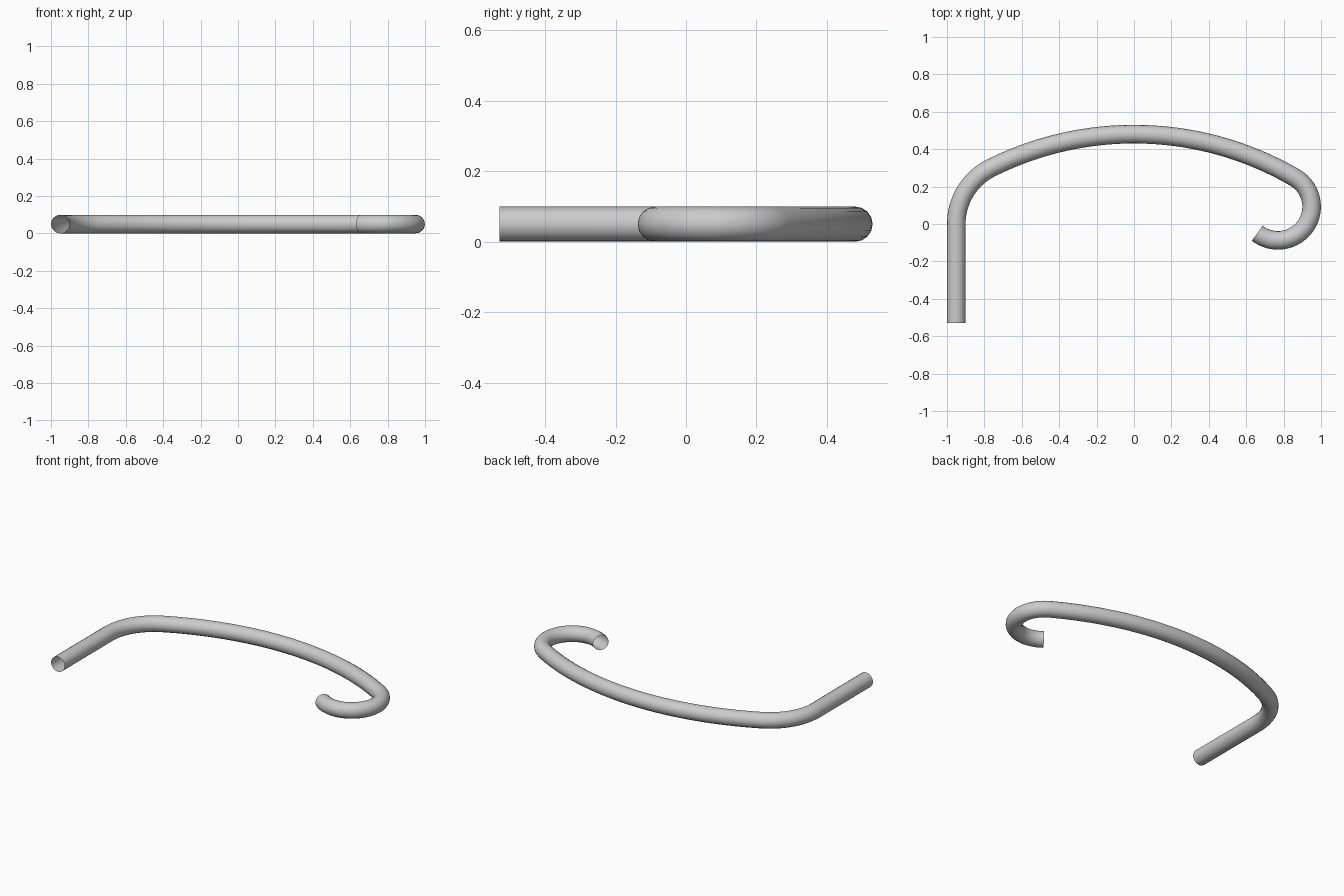
import bpy
from math import sin, cos, atan2, radians, pi

if "Cube" in bpy.data.objects:
    bpy.data.objects.remove(bpy.data.objects["Cube"])

R = 0.0497                      # tube radius
TOP, BIG, HOOK = 0.4803, 1.71, 0.18
LEFT, END = -1 + R, -0.53
cy = TOP - BIG                  # centre of the broad arc


def arc(cx, cy, r, a0, a1, n):
    """Points on an arc from angle a0 to a1."""
    return [(cx + r * cos(a0 + (a1 - a0) * i / n),
             cy + r * sin(a0 + (a1 - a0) * i / n)) for i in range(n + 1)]


# Corner arc tangent to both the straight leg and the broad arc
rho = (BIG**2 - LEFT**2 - cy**2) / (2 * (LEFT + BIG))
a_left = atan2(-cy, LEFT + rho)
# Hook arc tangent to the other end of the broad arc
a_right = radians(90 - 30.2)
hx = (BIG - HOOK) * cos(a_right)
hy = cy + (BIG - HOOK) * sin(a_right)

path = [(LEFT, END)]
path += arc(LEFT + rho, 0, rho, pi, a_left, 20)
path += arc(0, cy, BIG, a_left, a_right, 40)[1:]
path += arc(hx, hy, HOOK, a_right, radians(-128), 40)[1:]

# Open-ended round tube swept along the path
curve = bpy.data.curves.new("bent_tube", 'CURVE')
curve.dimensions = '3D'
curve.bevel_depth = R
curve.bevel_resolution = 6
curve.use_fill_caps = False
spline = curve.splines.new('POLY')
spline.points.add(len(path) - 1)
for p, (x, y) in zip(spline.points, path):
    p.co = (x, y, R, 1)

tube = bpy.data.objects.new("bent_tube", curve)
bpy.context.collection.objects.link(tube)
bpy.context.view_layer.objects.active = tube
tube.select_set(True)
bpy.ops.object.convert(target='MESH')
bpy.ops.object.shade_smooth()
